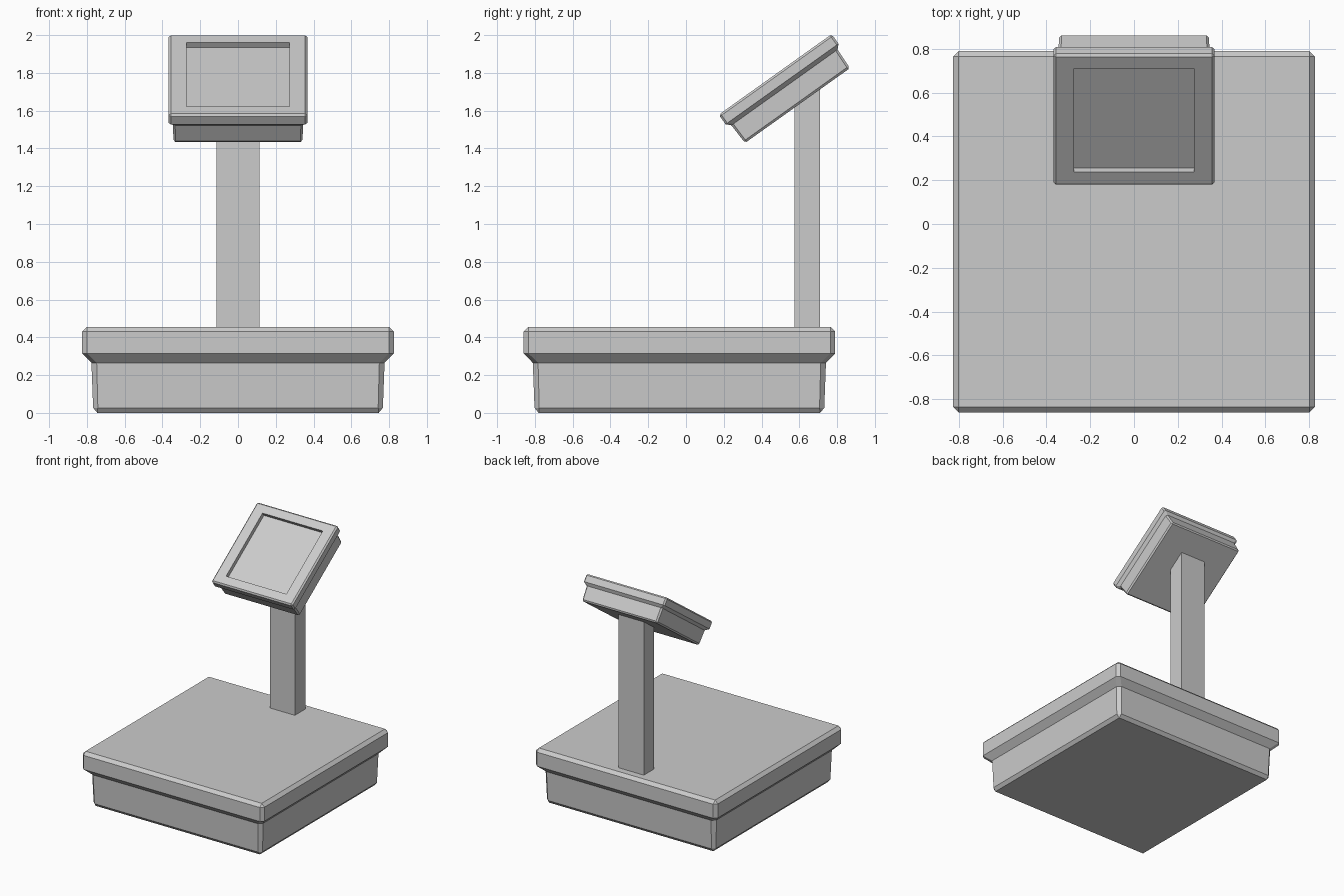
import bpy, bmesh, math
from mathutils import Matrix, Vector

if "Cube" in bpy.data.objects:
    bpy.data.objects.remove(bpy.data.objects["Cube"])

grey = bpy.data.materials.new("plain_grey")
grey.diffuse_color = (0.6, 0.6, 0.6, 1)
grey.use_nodes = True
grey.node_tree.nodes["Principled BSDF"].inputs["Base Color"].default_value = grey.diffuse_color

# Shared housing profile: (height, half width, corner chamfer)
PROFILE = [(0, 0.745, 0), (0.027, 0.767, 0.025), (0.265, 0.776, 0.028),
           (0.315, 0.825, 0.025), (0.43, 0.825, 0.025), (0.455, 0.80, 0)]


def finish(bm, name, matrix):
    bmesh.ops.recalc_face_normals(bm, faces=bm.faces)
    me = bpy.data.meshes.new(name)
    bm.to_mesh(me)
    bm.free()
    me.materials.append(grey)
    ob = bpy.data.objects.new(name, me)
    ob.matrix_world = matrix
    bpy.context.collection.objects.link(ob)
    return ob


def housing():
    """Stepped tray lofted through chamfered square rings; returns bmesh and top face."""
    bm = bmesh.new()
    rings = []
    for z, h, c in PROFILE:
        ring = []
        for k in range(4):
            turn = Matrix.Rotation(k * math.pi / 2, 3, 'Z')
            ring += [bm.verts.new(turn @ Vector(p)) for p in ((h, h - c, z), (h - c, h, z))]
        rings.append(ring)
    for a, b in zip(rings, rings[1:]):
        for i in range(8):
            j = (i + 1) % 8
            bm.faces.new((a[i], a[j], b[j], b[i]))
    bm.faces.new(rings[0][::-1])
    bm.faces.new(rings[-1])
    bmesh.ops.remove_doubles(bm, verts=bm.verts, dist=0.0001)
    bmesh.ops.recalc_face_normals(bm, faces=bm.faces)
    top = max(bm.faces, key=lambda f: f.calc_center_median().z)
    return bm, top


# Weighing base
bm, _ = housing()
finish(bm, "base", Matrix.Translation((0, -0.035, 0)))

# Post
bm = bmesh.new()
bmesh.ops.create_cube(bm, size=1)
bmesh.ops.scale(bm, vec=(0.228, 0.135, 1.32), verts=bm.verts)
finish(bm, "post", Matrix.Translation((0, 0.6425, 1.08)))

# Tilted display head: the same housing scaled down, with a recessed screen
bm, top = housing()
bmesh.ops.inset_individual(bm, faces=[top], thickness=0.15)
for v in top.verts:
    v.co.x = math.copysign(0.615, v.co.x)
    v.co.y = math.copysign(0.652, v.co.y)
screen = bmesh.ops.extrude_discrete_faces(bm, faces=[top])['faces'][0]
bmesh.ops.translate(bm, vec=(0, 0, -0.072), verts=screen.verts)
finish(bm, "display_head", Matrix.Translation((0, 0.59, 1.627))
       @ Matrix.Rotation(math.radians(35.5), 4, 'X') @ Matrix.Scale(0.445, 4))
